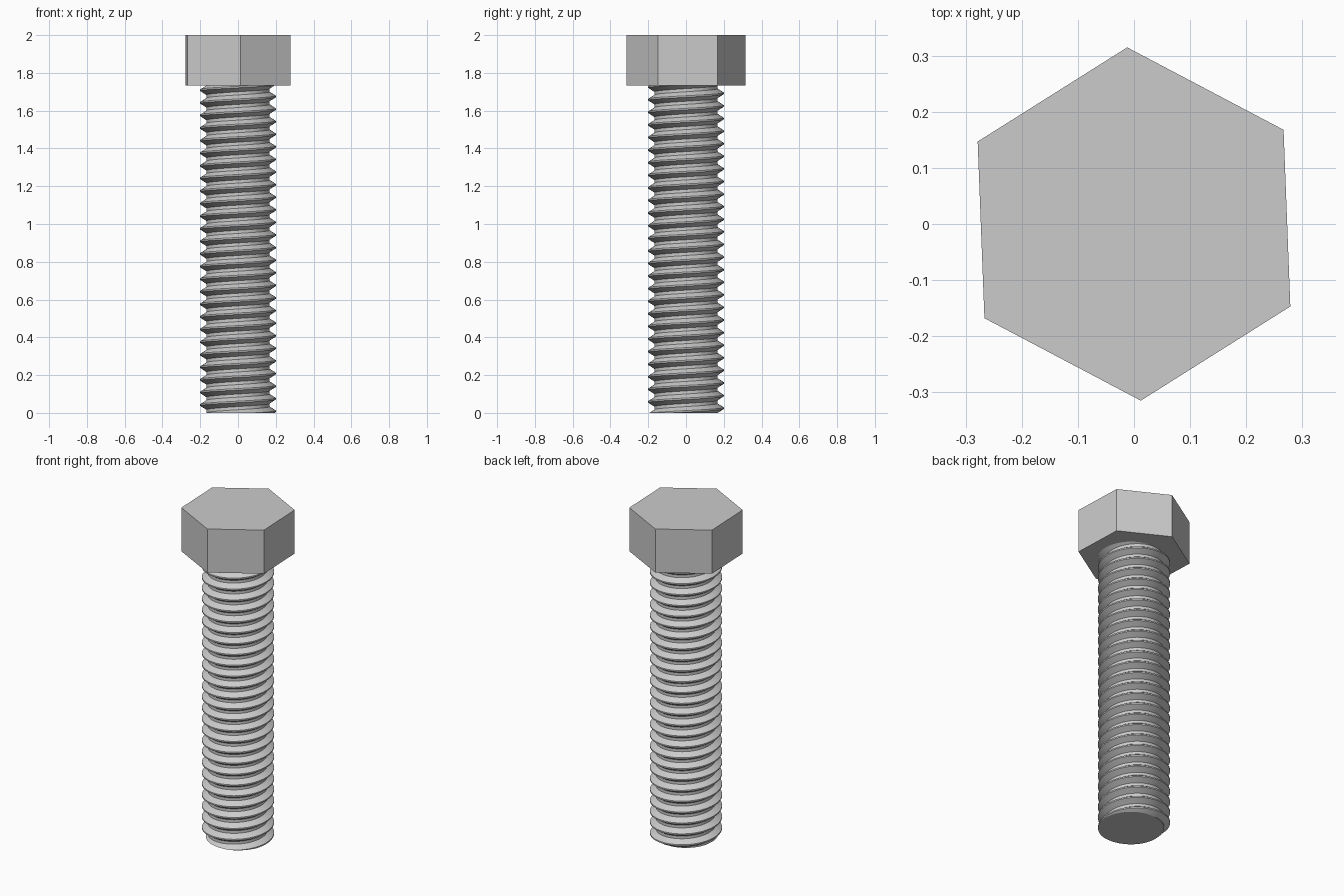
import bpy
import bmesh
import math

cube = bpy.data.objects.get("Cube")
if cube:
    bpy.data.objects.remove(cube, do_unlink=True)

PITCH = 2 / 30
MAJOR, MINOR = 0.2, 0.167
HEAD_BOTTOM = 1.733
SEGMENTS = 64
TURNS = 32

# Steel material
steel = bpy.data.materials.new("grey steel")
steel.use_nodes = True
colour = (0.6, 0.6, 0.6, 1)
steel.diffuse_color = colour
steel.node_tree.nodes["Principled BSDF"].inputs["Base Color"].default_value = colour


def make_object(name, bm):
    bmesh.ops.recalc_face_normals(bm, faces=bm.faces)
    mesh = bpy.data.meshes.new(name)
    bm.to_mesh(mesh)
    bm.free()
    mesh.materials.append(steel)
    obj = bpy.data.objects.new(name, mesh)
    bpy.context.collection.objects.link(obj)
    return obj


def cut_flat(bm, z, direction):
    """Slice off everything past height z and cap the opening."""
    cut = bmesh.ops.bisect_plane(
        bm, geom=bm.verts[:] + bm.edges[:] + bm.faces[:], dist=1e-6,
        plane_co=(0, 0, z), plane_no=(0, 0, direction), clear_outer=True)
    rim = [e for e in cut["geom_cut"] if isinstance(e, bmesh.types.BMEdge)]
    bmesh.ops.contextual_create(bm, geom=rim)


# Threaded shank: one thread profile swept as a right-handed helix
profile = [(-0.06, MAJOR), (0.06, MAJOR), (0.375, MINOR), (0.625, MINOR)]
bm = bmesh.new()
columns = []
for i in range(SEGMENTS):
    turn = i / SEGMENTS
    angle = math.tau * turn - math.pi / 4
    columns.append([
        bm.verts.new((r * math.cos(angle), r * math.sin(angle),
                      (k - 2 + turn + offset) * PITCH))
        for k in range(TURNS) for offset, r in profile])

# The last column joins the first one pitch higher up
columns.append(columns[0][len(profile):])
for a, b in zip(columns, columns[1:]):
    for j in range(min(len(a), len(b)) - 1):
        bm.faces.new((a[j], b[j], b[j + 1], a[j + 1]))

cut_flat(bm, 0, -1)
cut_flat(bm, HEAD_BOTTOM + 0.005, 1)
shank = make_object("threaded_shank", bm)

# Hexagonal head
bm = bmesh.new()
bmesh.ops.create_cone(bm, cap_ends=True, segments=6, radius1=0.315,
                      radius2=0.315, depth=2 - HEAD_BOTTOM)
head = make_object("hex_head", bm)
head.location.z = (2 + HEAD_BOTTOM) / 2
head.rotation_euler.z = math.radians(2.2)

# Smooth around the helix while the thread edges stay crisp
bpy.ops.object.select_all(action="DESELECT")
shank.select_set(True)
bpy.context.view_layer.objects.active = shank
bpy.ops.object.shade_smooth_by_angle(angle=math.radians(30))
